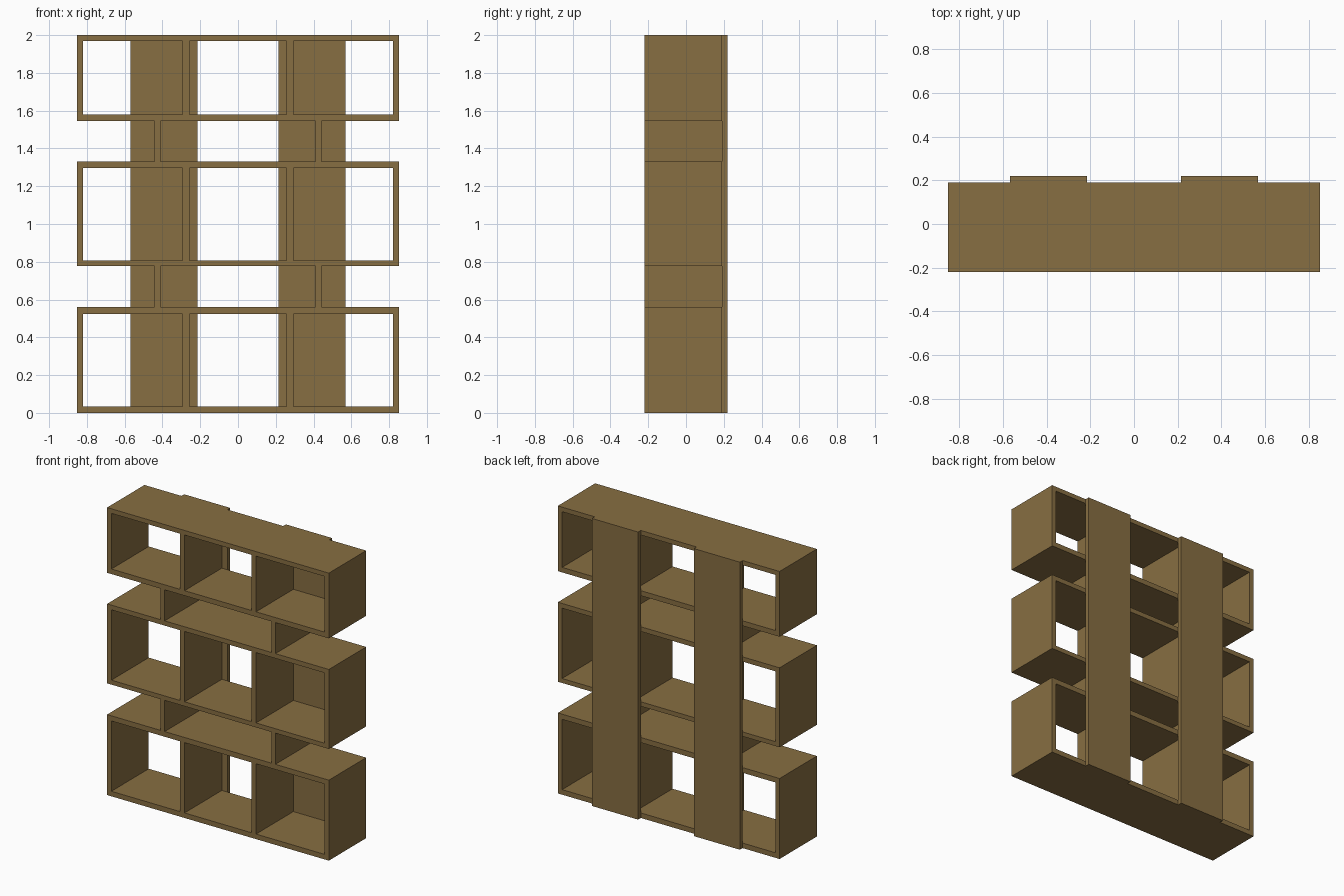
import bpy

if "Cube" in bpy.data.objects:
    bpy.data.objects.remove(bpy.data.objects["Cube"])

wood = bpy.data.materials.new("brown wood")
wood.diffuse_color = (0.245, 0.157, 0.054, 1.0)
wood.use_nodes = True
wood.node_tree.nodes["Principled BSDF"].inputs["Base Color"].default_value = wood.diffuse_color

FRONT, BACK, WALL = -0.22, 0.19, 0.22   # shelf front, shelf back, rear of back panels
HALF = 0.853                            # half of the shelf width


def box(name, x, y, z):
    """Box spanning the (min, max) ranges x, y, z."""
    bpy.ops.mesh.primitive_cube_add(size=1, location=[(a + b) / 2 for a, b in (x, y, z)])
    ob = bpy.context.object
    ob.name = name
    ob.scale = [b - a for a, b in (x, y, z)]
    bpy.ops.object.transform_apply(location=False, rotation=False, scale=True)
    ob.data.materials.append(wood)
    return ob


def pair(name, inner, outer, y, z):
    """Left and right copies of an upright."""
    box(name + "_right", (inner, outer), y, z)
    box(name + "_left", (-outer, -inner), y, z)


depth = (FRONT, BACK)

# horizontal boards, bottom to top
boards = [(0.0, 0.035), (0.524, 0.56), (0.777, 0.808),
          (1.297, 1.33), (1.546, 1.581), (1.968, 2.0)]
for i, z in enumerate(boards):
    box(f"shelf_board_{i + 1}", (-HALF, HALF), depth, z)

# uprights between neighbouring boards: tall cube tiers alternate with open gaps
for i in range(len(boards) - 1):
    gap = (boards[i][1], boards[i + 1][0])
    if i % 2 == 0:
        pair(f"side_wall_{i + 1}", 0.82, HALF, depth, gap)
        pair(f"divider_{i + 1}", 0.257, 0.293, depth, gap)
    else:
        pair(f"spacer_{i + 1}", 0.41, 0.442, depth, gap)

# full-height back panels
pair("back_panel", 0.215, 0.569, (BACK, WALL), (0.0, 2.0))
